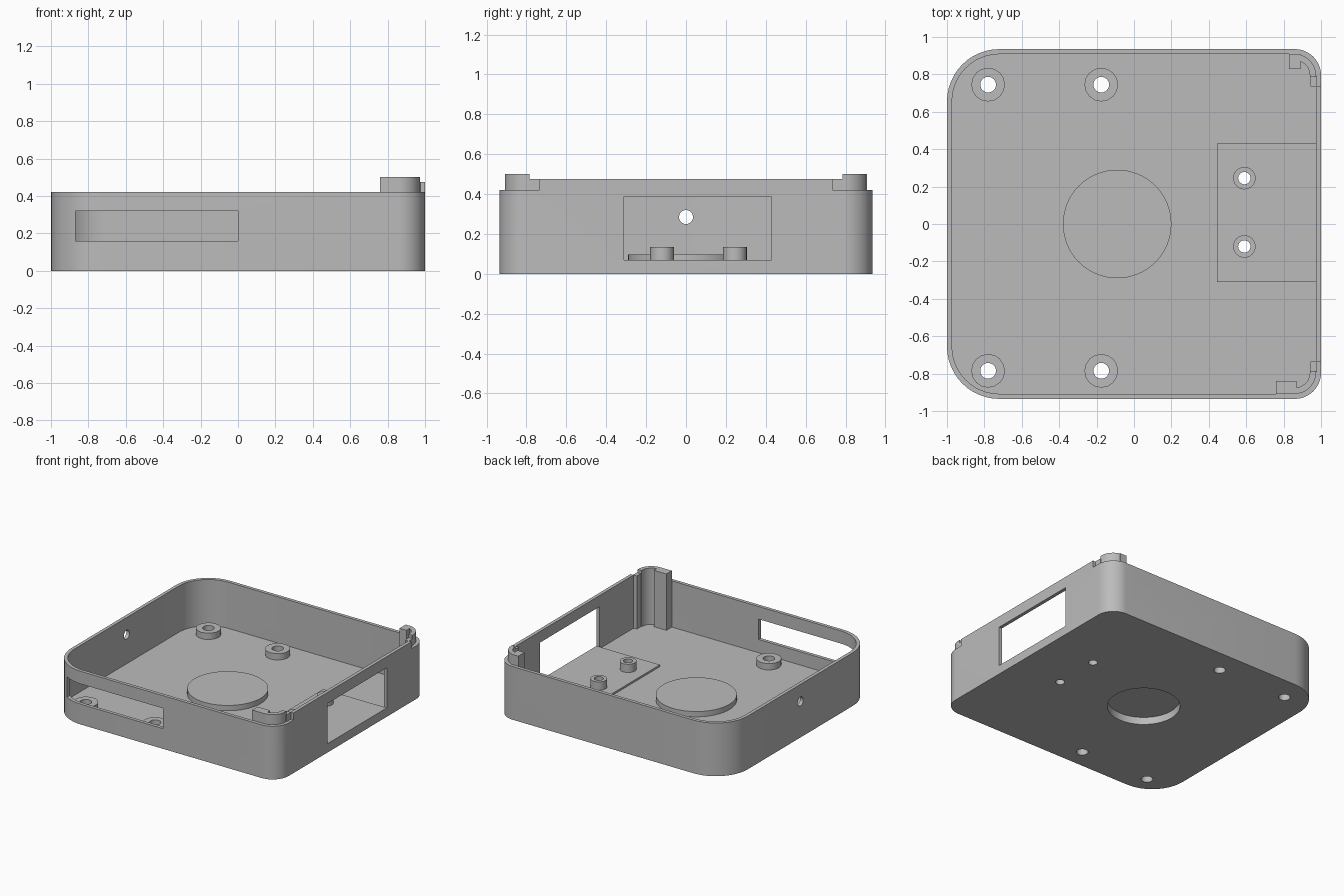
import bpy, bmesh, math

if "Cube" in bpy.data.objects:
    bpy.data.objects.remove(bpy.data.objects["Cube"])

mat = bpy.data.materials.new("plain_grey")
mat.diffuse_color = (0.5, 0.5, 0.5, 1)
mat.use_nodes = True
mat.node_tree.nodes["Principled BSDF"].inputs["Base Color"].default_value = mat.diffuse_color


def prism(name, pts, z0, z1):
    """Extrude a closed xy outline from z0 to z1."""
    bm = bmesh.new()
    face = bm.faces.new([bm.verts.new((x, y, z0)) for x, y in pts])
    ext = bmesh.ops.extrude_face_region(bm, geom=[face])
    tops = [v for v in ext["geom"] if isinstance(v, bmesh.types.BMVert)]
    bmesh.ops.translate(bm, verts=tops, vec=(0, 0, z1 - z0))
    bmesh.ops.recalc_face_normals(bm, faces=bm.faces[:])
    me = bpy.data.meshes.new(name)
    bm.to_mesh(me)
    bm.free()
    me.materials.append(mat)
    ob = bpy.data.objects.new(name, me)
    bpy.context.collection.objects.link(ob)
    return ob


def box(name, x0, x1, y0, y1, z0, z1):
    return prism(name, [(x0, y0), (x1, y0), (x1, y1), (x0, y1)], z0, z1)


def arc(cx, cy, r, a0, a1, n=12):
    return [(cx + r * math.cos(math.radians(a0 + (a1 - a0) * i / n)),
             cy + r * math.sin(math.radians(a0 + (a1 - a0) * i / n))) for i in range(n + 1)]


def cylinder(name, x, y, r, z0, z1, n=32):
    return prism(name, arc(x, y, r, 0, 360, n)[:-1], z0, z1)


def cut(ob, *cutters):
    """Subtract the cutters, bake the result and remove them."""
    for c in cutters:
        m = ob.modifiers.new("cut", 'BOOLEAN')
        m.operation, m.solver, m.object = 'DIFFERENCE', 'EXACT', c
    bpy.context.view_layer.update()
    deps = bpy.context.evaluated_depsgraph_get()
    me = bpy.data.meshes.new_from_object(ob.evaluated_get(deps))
    ob.modifiers.clear()
    ob.data = me
    for c in cutters:
        bpy.data.objects.remove(c)
    return ob


X, Y, RL, RR, T = 1.0, 0.935, 0.28, 0.14, 0.027
FLOOR, RIM, LIP, POST = 0.055, 0.42, 0.475, 0.50


def outline(d):
    """Case outline, inset by d; left corners are rounder than right ones."""
    return (arc(X - RR, Y - RR, RR - d, 0, 90) + arc(-X + RL, Y - RL, RL - d, 90, 180)
            + arc(-X + RL, -Y + RL, RL - d, 180, 270) + arc(X - RR, -Y + RR, RR - d, 270, 360))


screws = [(x, y) for x in (-0.78, -0.175) for y in (0.745, -0.785)]
mounts = [(0.59, 0.245), (0.59, -0.12)]


def hole(x, y, r):
    return cylinder("cutter", x, y, r, -0.1, 0.3, 24)


# Case: hollow tray with a raised lip along the right wall only
case = prism("case", outline(0), 0, LIP)
side_hole = cylinder("cutter", 0, 0, 0.035, -0.1, 0.1, 24)
side_hole.rotation_euler = (0, math.pi / 2, 0)
side_hole.location = (-X, 0, 0.285)
cut(case,
    prism("cutter", outline(T), FLOOR, 1),
    box("cutter", -2, X - T, -2, 2, RIM, 1),
    box("cutter", 0.5, 2, 0.735, 2, RIM, 1),
    box("cutter", 0.5, 2, -2, -0.735, RIM, 1),
    box("cutter", -0.87, 0, -1.1, -0.62, 0.16, 0.32),     # front slot
    box("cutter", 0.9, 1.1, -0.31, 0.43, 0.07, 0.387),    # right window
    side_hole,
    cylinder("cutter", -0.09, 0, 0.26, -0.1, 0.2, 64),
    *[hole(x, y, 0.042) for x, y in screws],
    *[hole(x, y, 0.033) for x, y in mounts])

# Raised disc over the round recess in the underside
disc = cylinder("floor_disc", -0.09, 0, 0.29, 0.05, 0.097, 64)
cut(disc, cylinder("cutter", -0.09, 0, 0.26, -0.1, 0.058, 64))

# Screw bosses in the floor
for x, y in screws:
    cut(cylinder("screw_boss", x, y, 0.09, 0.05, 0.105, 16), hole(x, y, 0.042))

# Mounting pad by the window with two standoffs
pad = box("mounting_pad", 0.445, X - T, -0.31, 0.43, 0.05, 0.07)
cut(pad, *[hole(x, y, 0.033) for x, y in mounts])
for x, y in mounts:
    cut(cylinder("standoff", x, y, 0.06, 0.06, 0.135, 24), hole(x, y, 0.033))

# Corner posts: curved shells hugging the inner right corners
for s, name in ((1, "back"), (-1, "front")):
    cx, cy = X - RR, Y - RR
    outer = [(X - T, 0.785)] + arc(cx, cy, RR - T, 0, 90) + [(0.83, Y - T)]
    inner = [(0.83, Y - 0.065)] + arc(cx, cy, RR - 0.06, 90, 0) + [(X - 0.06, 0.785)]
    prism(name + "_corner_post", [(x, s * y) for x, y in outer + inner], 0.05, POST)
    ya, yb = sorted((s * 0.735, s * 0.79))
    box(name + "_post_step", X - 0.055, X - T + 0.005, ya, yb, 0.05, LIP)
box("front_post_block", 0.76, 0.87, -Y + T, -0.84, 0.05, POST)
box("back_post_block", 0.83, 0.89, 0.83, Y - T, 0.05, POST)

# Smooth the round walls, keep edges crisp
for ob in bpy.context.collection.objects:
    ob.select_set(True)
    bpy.context.view_layer.objects.active = ob
bpy.ops.object.shade_smooth_by_angle(angle=math.radians(30))
